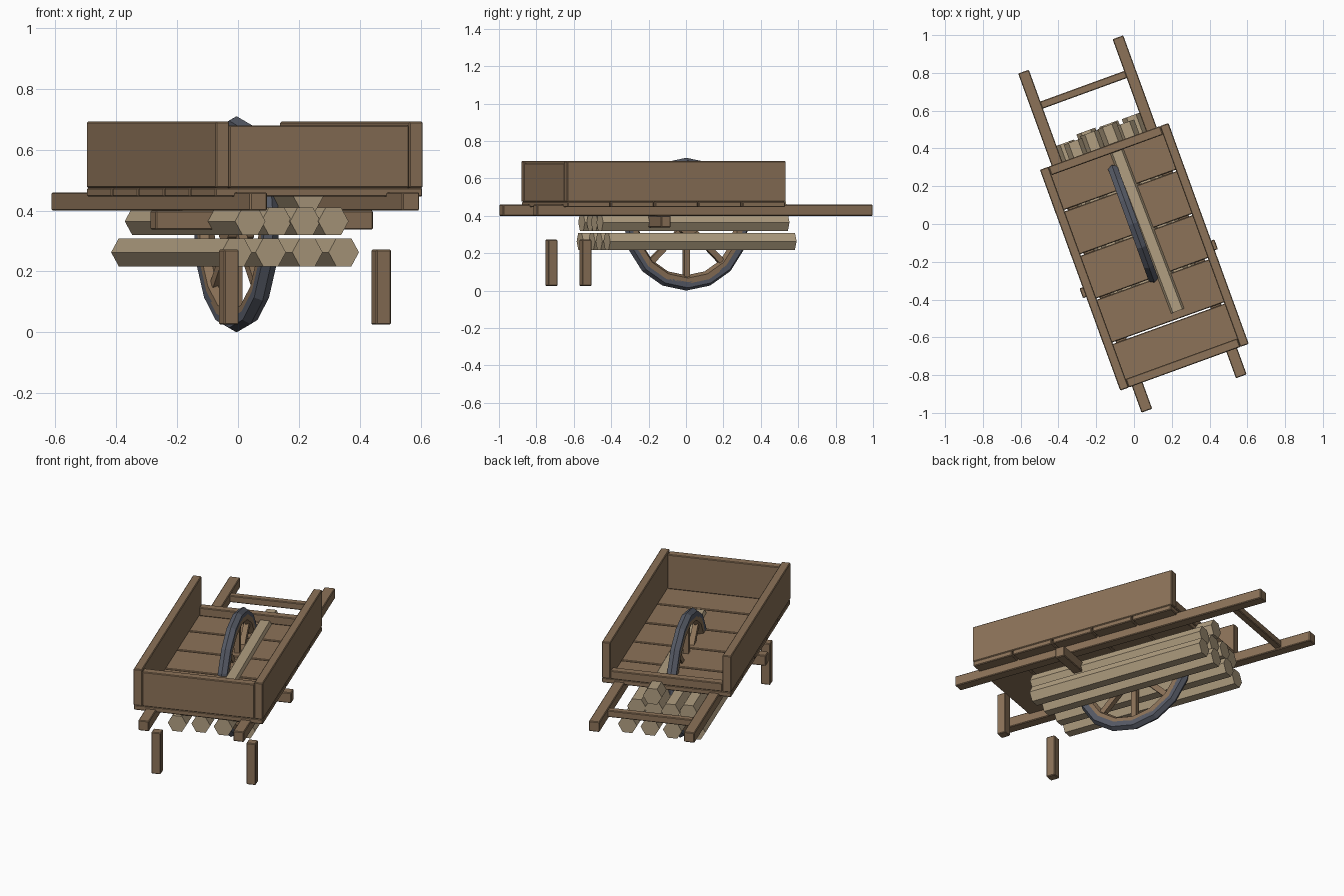
import bpy, math, random
from mathutils import Matrix

random.seed(4)
if "Cube" in bpy.data.objects:
    bpy.data.objects.remove(bpy.data.objects["Cube"], do_unlink=True)

# The whole cart stands turned about the vertical
CART = Matrix.Rotation(math.radians(20), 4, 'Z') @ Matrix.Translation((-0.008, 0.003, 0))


def material(name, rgb):
    m = bpy.data.materials.new(name)
    m.use_nodes = True
    m.diffuse_color = (*rgb, 1)
    m.node_tree.nodes["Principled BSDF"].inputs["Base Color"].default_value = (*rgb, 1)
    return m


WOOD = material("brown wood", (0.262, 0.170, 0.098))
LOG = material("pale log wood", (0.44, 0.345, 0.22))
IRON = material("dark iron", (0.095, 0.105, 0.135))


def finish(name, mat, local):
    ob = bpy.context.object
    ob.name = name
    ob.data.materials.append(mat)
    ob.matrix_world = CART @ local
    return ob


def box(name, x, y, z, yaw=0):
    """Bevelled plank given by its (min, max) extents."""
    bpy.ops.mesh.primitive_cube_add(size=1)
    ob = bpy.context.object
    dims = [b - a for a, b in (x, y, z)]
    ob.data.transform(Matrix.Diagonal((*dims, 1)))
    centre = [(a + b) / 2 for a, b in (x, y, z)]
    finish(name, WOOD, Matrix.Translation(centre) @ Matrix.Rotation(yaw, 4, 'Z'))
    bevel = ob.modifiers.new("worn edges", 'BEVEL')
    bevel.width = 0.004
    bevel.segments = 1


def log(name, x, z, front, back, yaw=0):
    """Six-sided log lying along the cart, flat side up."""
    bpy.ops.mesh.primitive_cylinder_add(vertices=6, radius=0.053, depth=back - front)
    finish(name, LOG, Matrix.Translation((x, (front + back) / 2, z))
           @ Matrix.Rotation(yaw, 4, 'Z') @ Matrix.Rotation(math.pi / 2, 4, 'X')
           @ Matrix.Rotation(math.pi / 6, 4, 'Z'))


# Handle rails, legs and side walls, one of each per side
HALF, FRONT, BACK, THICK = 0.362, -0.807, 0.437, 0.048
for side, s in (("right", -1), ("left", 1)):
    rail = s * 0.266
    box(f"{side}_handle_rail", (rail - 0.03, rail + 0.03), (-0.955, 0.955), (0.40, 0.46))
    box(f"{side}_leg", (rail - 0.026, rail + 0.026), (-0.695, -0.643), (0.025, 0.272))
    inner, outer = sorted((s * HALF, s * (HALF - THICK)))
    box(f"{side}_wall", (inner, outer), (FRONT, BACK), (0.475, 0.692))

# End walls: a tall front and a low back lip
span = (THICK - HALF, HALF - THICK)
box("front_wall", span, (FRONT, FRONT + THICK), (0.475, 0.68))
box("back_lip", span, (BACK - THICK, BACK), (0.475, 0.525))

# Floor boards
step = (BACK - FRONT) / 5
for i in range(5):
    y = FRONT + i * step
    box(f"floor_board_{i + 1}", (-HALF, HALF), (y + 0.004, y + step - 0.004),
        (0.446, 0.475), random.uniform(-0.005, 0.005))

# Cross bars
box("handle_crossbar", (-0.25, 0.25), (0.736, 0.776), (0.41, 0.45))
box("under_crossbar", (-0.38, 0.38), (-0.28, -0.225), (0.338, 0.40))

# Log pile
for row, (half_width, z) in enumerate(((0.19, 0.263), (0.145, 0.365))):
    for i in range(4):
        x = -half_width + 2 * half_width * i / 3
        jitter = random.uniform(-0.02, 0.02)
        log(f"log_{row + 1}_{i + 1}", x, z, jitter - 0.53, jitter + 0.53)
log("top_log", 0.06, 0.447, -0.515, 0.535, 0.015)

# Wheel: iron tyre, wooden rim, hub and spokes
HUB = Matrix.Translation((0.004, 0, 0.355))
SIDEWAYS = Matrix.Rotation(math.pi / 2, 4, 'Y')
for name, mat, radius in (("tyre", IRON, 0.325), ("wheel_rim", WOOD, 0.303)):
    bpy.ops.mesh.primitive_torus_add(major_segments=16, minor_segments=6,
                                     major_radius=radius, minor_radius=0.03)
    finish(name, mat, HUB @ SIDEWAYS)
bpy.ops.mesh.primitive_cylinder_add(vertices=8, radius=0.06, depth=0.09)
finish("wheel_hub", WOOD, HUB @ SIDEWAYS)
for i in range(8):
    bpy.ops.mesh.primitive_cube_add(size=1)
    bpy.context.object.data.transform(Matrix.Diagonal((0.03, 0.032, 0.26, 1)))
    finish(f"spoke_{i + 1}", WOOD, HUB @ Matrix.Rotation(i * math.pi / 4, 4, 'X')
           @ Matrix.Translation((0, 0, 0.16)))
